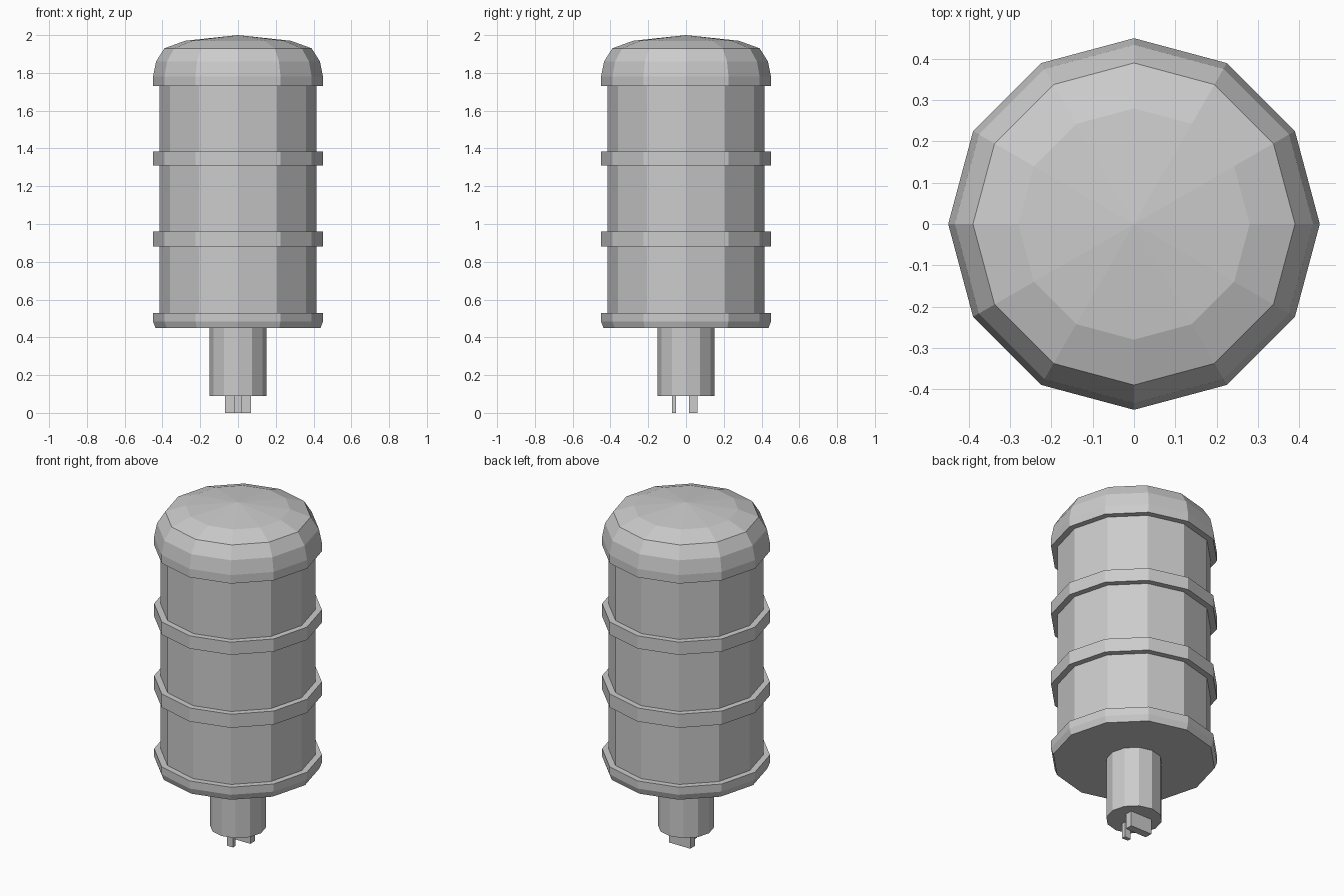
import bpy, bmesh
from math import cos, sin, pi

if "Cube" in bpy.data.objects:
    bpy.data.objects.remove(bpy.data.objects["Cube"])

SIDES = 12


def finish(name, bm):
    bmesh.ops.recalc_face_normals(bm, faces=bm.faces)
    mesh = bpy.data.meshes.new(name)
    bm.to_mesh(mesh)
    bm.free()
    obj = bpy.data.objects.new(name, mesh)
    bpy.context.collection.objects.link(obj)
    return obj


def lathe(name, profile):
    """Revolve (radius, z) points into a closed 12-sided solid; radius 0 is a pole."""
    bm = bmesh.new()
    rings = []
    for r, z in profile:
        n = 1 if r == 0 else SIDES
        rings.append([bm.verts.new((r * cos(2 * pi * i / SIDES), r * sin(2 * pi * i / SIDES), z))
                      for i in range(n)])
    for a, b in zip(rings, rings[1:]):
        for i in range(SIDES):
            j = (i + 1) % SIDES
            if len(b) == 1:
                bm.faces.new((a[i], a[j], b[0]))
            else:
                bm.faces.new((a[i], a[j], b[j], b[i]))
    for ring in (rings[0], rings[-1]):
        if len(ring) > 1:
            bm.faces.new(ring)
    return finish(name, bm)


def box(name, lo, hi):
    bm = bmesh.new()
    bmesh.ops.create_cube(bm, size=1)
    for v in bm.verts:
        v.co = [(a + b) / 2 + c * (b - a) for a, b, c in zip(lo, hi, v.co)]
    return finish(name, bm)


# Ribbed body with base rim, two bands and domed cap
BODY, RIM = 0.415, 0.45
profile = [(0.437, 0.45), (RIM, 0.485), (RIM, 0.53), (BODY, 0.53)]
for z0, z1 in ((0.88, 0.96), (1.31, 1.385)):
    profile += [(BODY, z0), (RIM, z0), (RIM, z1), (BODY, z1)]
profile += [(BODY, 1.73), (RIM, 1.73), (RIM, 1.78), (0.434, 1.86),
            (0.39, 1.93), (0.28, 1.97), (0, 2.0)]
lathe("body", profile)

# Stem below the body
lathe("stem", [(0.15, 0.09), (0.15, 0.45)])

# Wide blade and narrow pin contacts
box("contact_blade", (-0.07, 0.015, 0), (0.07, 0.06, 0.09))
box("contact_pin", (-0.02, -0.075, 0), (0.02, -0.052, 0.09))
